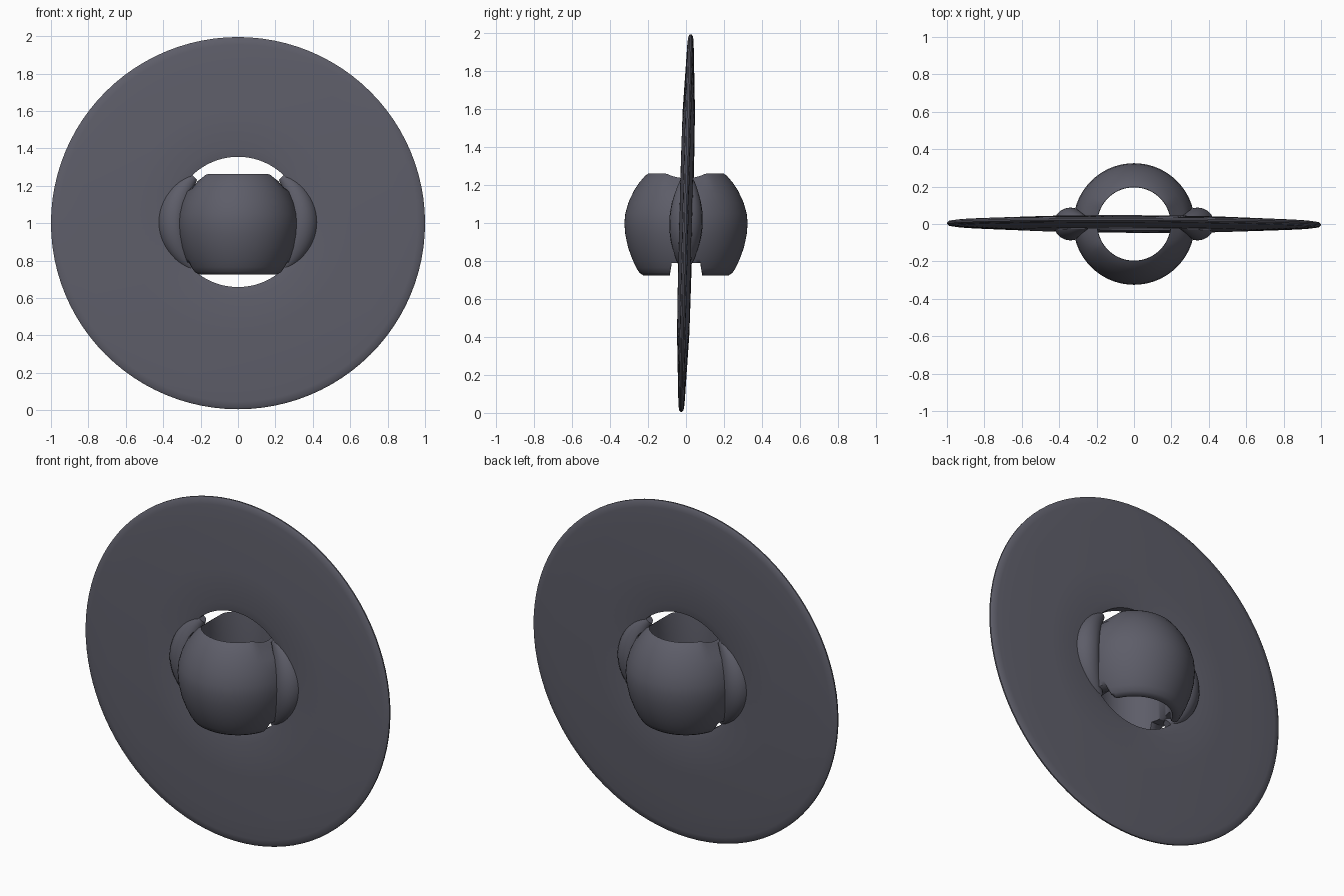
import bpy, bmesh, math

if "Cube" in bpy.data.objects:
    bpy.data.objects.remove(bpy.data.objects["Cube"])

grey = bpy.data.materials.new("dark slate grey")
grey.diffuse_color = (0.11, 0.11, 0.14, 1)
grey.use_nodes = True
grey.node_tree.nodes["Principled BSDF"].inputs["Base Color"].default_value = grey.diffuse_color


def make(name, bm, angle=40):
    bmesh.ops.recalc_face_normals(bm, faces=bm.faces)
    me = bpy.data.meshes.new(name)
    bm.to_mesh(me)
    bm.free()
    me.materials.append(grey)
    ob = bpy.data.objects.new(name, me)
    bpy.context.collection.objects.link(ob)
    bpy.ops.object.select_all(action='DESELECT')
    ob.select_set(True)
    bpy.context.view_layer.objects.active = ob
    bpy.ops.object.shade_smooth_by_angle(angle=math.radians(angle))
    return ob


def grid(rings, closed):
    """Skin a list of closed cross-sections; closed joins last to first."""
    bm = bmesh.new()
    vs = [[bm.verts.new(p) for p in r] for r in rings]
    n = len(vs)
    for i in range(n if closed else n - 1):
        a, b = vs[i], vs[(i + 1) % n]
        for j in range(len(a)):
            k = (j + 1) % len(a)
            bm.faces.new((a[j], a[k], b[k], b[j]))
    if not closed:
        bm.faces.new(vs[0])
        bm.faces.new(vs[-1])
    return bm


# Thin, slightly tilted disc with a central hole
half = [(0.35, 0.024), (0.40, 0.034), (0.60, 0.032), (0.85, 0.021),
        (0.96, 0.016), (0.99, 0.012), (1.0, 0.004)]
section = half + [(r, -t) for r, t in reversed(half)]
rings = []
for i in range(96):
    a = 2 * math.pi * i / 96
    c, s = math.cos(a), math.sin(a)
    rings.append([(r * c, t + 0.025 * r * s - 0.004 * r * c,
                   1 + 0.995 * r * s + 0.01 * (1 - r))
                  for r, t in section])
make("disc", grid(rings, True))

# Bead-shaped hub with a vertical bore
outer = [(0.198, 1.262), (0.215, 1.25), (0.245, 1.215), (0.275, 1.17),
         (0.303, 1.11), (0.32, 1.05), (0.325, 1.0), (0.32, 0.94),
         (0.305, 0.87), (0.283, 0.81), (0.262, 0.765), (0.245, 0.738),
         (0.225, 0.725), (0.205, 0.727)]
section = outer + [(0.2, 0.75), (0.2, 1.0), (0.196, 1.25)]
rings = []
for i in range(72):
    a = 2 * math.pi * i / 72
    c, s = math.cos(a), math.sin(a)
    dip = 0.025 * max(0, abs(c) - 0.85) / 0.15   # top rim sags at the sides
    rings.append([(r * c, r * s, z - (dip if z > 1.2 else 0))
                  for r, z in section])
hub = make("hub", grid(rings, True))

# Notches in the lower rim of the hub at both sides
bm = bmesh.new()
bmesh.ops.create_cube(bm, size=1)
for v in bm.verts:
    v.co.x *= 1.0
    v.co.y *= 0.15 if v.co.z > 0 else 0.21
    v.co.z = 0.79 if v.co.z > 0 else 0.6
cutter = make("notch_cutter", bm)
cutter.hide_render = True
cutter.hide_set(True)
mod = hub.modifiers.new("notches", 'BOOLEAN')
mod.operation = 'DIFFERENCE'
mod.solver = 'EXACT'
mod.object = cutter

# Swollen collars joining hub and disc
for name, side in (("left_collar", -1), ("right_collar", 1)):
    rings = []
    for i in range(25):
        u = -1 + i / 12
        a = math.radians(46 * u)
        w = math.cos(u * math.pi / 2)
        ring = []
        for j in range(20):
            b = 2 * math.pi * j / 20
            r = 0.34 + (0.025 + 0.065 * w) * math.cos(b)
            if r < 0.30:
                r = 0.30
            y = (0.022 + 0.066 * w) * math.sin(b) + 0.025 * r * math.sin(a)
            ring.append((side * r * math.cos(a), y, 1.005 + r * math.sin(a)))
        rings.append(ring)
    make(name, grid(rings, False))
